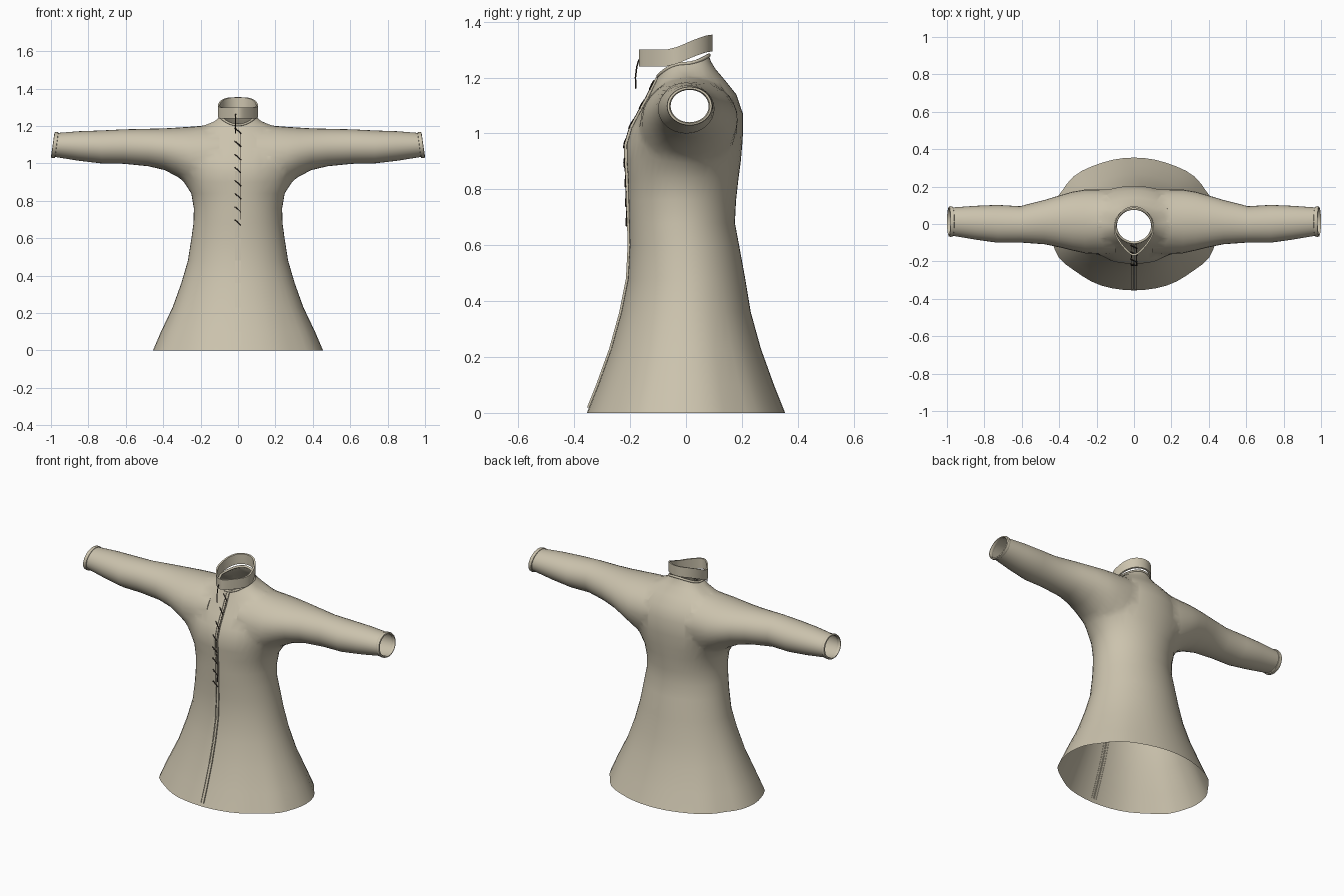
import bpy, bmesh, math
from mathutils import Vector

if "Cube" in bpy.data.objects:
    bpy.data.objects.remove(bpy.data.objects["Cube"])

SEG = 48
TAU = math.tau


def material(name, rgb):
    m = bpy.data.materials.new(name)
    m.diffuse_color = (*rgb, 1)
    m.use_nodes = True
    m.node_tree.nodes["Principled BSDF"].inputs["Base Color"].default_value = m.diffuse_color
    return m


cloth = material("tan cloth", (0.60, 0.545, 0.42))
dark = material("dark cord", (0.03, 0.022, 0.016))


def lerp_table(t, pts):
    for (a, va), (b, vb) in zip(pts, pts[1:]):
        if t <= b:
            k = max(0, (t - a) / (b - a))
            return va + (vb - va) * k
    return pts[-1][1]


def smooth(ob, angle=60):
    bpy.ops.object.select_all(action='DESELECT')
    ob.select_set(True)
    bpy.context.view_layer.objects.active = ob
    bpy.ops.object.shade_smooth_by_angle(angle=math.radians(angle))


def loft(name, rings, cap=False, wrap=False, closed=True, mat=cloth):
    """Skin a list of point rings; optionally cap ends or join last to first."""
    bm = bmesh.new()
    vs = [[bm.verts.new(p) for p in r] for r in rings]
    n = len(rings[0])
    for i in range(len(vs) if wrap else len(vs) - 1):
        a, b = vs[i], vs[(i + 1) % len(vs)]
        for j in range(n if closed else n - 1):
            k = (j + 1) % n
            bm.faces.new((a[j], a[k], b[k], b[j]))
    if cap:
        bm.faces.new(vs[0])
        bm.faces.new(vs[-1])
    bmesh.ops.recalc_face_normals(bm, faces=bm.faces)
    me = bpy.data.meshes.new(name)
    bm.to_mesh(me)
    bm.free()
    me.materials.append(mat)
    ob = bpy.data.objects.new(name, me)
    bpy.context.collection.objects.link(ob)
    return ob


def cord(name, pts, radius, mat, cyclic=False):
    cu = bpy.data.curves.new(name, 'CURVE')
    cu.dimensions = '3D'
    cu.bevel_depth = radius
    cu.bevel_resolution = 1
    cu.use_fill_caps = True
    sp = cu.splines.new('POLY')
    sp.points.add(len(pts) - 1)
    for p, q in zip(sp.points, pts):
        p.co = (*q, 1)
    sp.use_cyclic_u = cyclic
    cu.materials.append(mat)
    ob = bpy.data.objects.new(name, cu)
    bpy.context.collection.objects.link(ob)
    return ob


# Body stations: front z, side z, back z, front y, back y, half width
BODY = [
    (0, 0, 0, -.355, .355, .455),
    (.1, .1, .1, -.315, .315, .412),
    (.23, .23, .23, -.268, .268, .350),
    (.36, .36, .36, -.232, .232, .303),
    (.48, .48, .48, -.208, .212, .268),
    (.6, .6, .6, -.202, .190, .249),
    (.68, .68, .68, -.204, .175, .238),
    (.76, .76, .76, -.206, .179, .236),
    (.84, .84, .84, -.208, .188, .250),
    (.9, .9, .9, -.212, .196, .290),
    (.96, .97, .98, -.213, .203, .315),
    (1.02, 1.05, 1.07, -.195, .204, .305),
    (1.08, 1.12, 1.14, -.163, .180, .280),
    (1.13, 1.17, 1.19, -.135, .140, .235),
    (1.165, 1.2, 1.23, -.118, .106, .180),
    (1.19, 1.225, 1.26, -.106, .088, .125),
    (1.205, 1.25, 1.28, -.100, .082, .098),
]


def body_ring(zf, zs, zb, yf, yb, hx):
    ring = []
    fold = max(0, 1 - zs / .4) * .012
    for j in range(SEG):
        a = TAU * j / SEG
        c, s = math.cos(a), math.sin(a)
        z = zs + ((zb if s > 0 else zf) - zs) * s * s
        w = 1 + fold * c * c * math.sin(9 * a) * 2
        y = (yf + yb) / 2 + (yb - yf) / 2 * s * w
        ring.append((hx * c * w if abs(c) < .95 else hx * c, y, z))
    return ring


# Sleeve stations: x, centre y, centre z, radius y, radius z
SLEEVE = [
    (.10, .012, 1.06, .17, .13),
    (.20, .012, 1.045, .18, .158),
    (.27, .014, 1.045, .178, .152),
    (.33, .016, 1.063, .160, .130),
    (.38, .016, 1.080, .145, .108),
    (.48, .010, 1.085, .118, .100),
    (.61, -.002, 1.090, .097, .092),
    (.73, .001, 1.088, .101, .088),
    (.85, .007, 1.093, .090, .079),
    (.975, .013, 1.098, .075, .064),
]


def arm_ring(side, x, yc, zc, ry, rz, lean=0):
    return [(side * (x - lean * math.sin(TAU * j / 32)),
             yc + ry * math.cos(TAU * j / 32),
             zc + rz * math.sin(TAU * j / 32)) for j in range(32)]


# Robe: body and both sleeves fused into one shell
robe = loft("robe", [body_ring(*s) for s in BODY], cap=True)
arms = [loft("sleeve_tool", [arm_ring(sd, *s) for s in SLEEVE], cap=True)
        for sd in (-1, 1)]
for arm in arms:
    mod = robe.modifiers.new("fuse", 'BOOLEAN')
    mod.operation = 'UNION'
    mod.solver = 'EXACT'
    mod.object = arm
dg = bpy.context.evaluated_depsgraph_get()
robe.data = bpy.data.meshes.new_from_object(robe.evaluated_get(dg))
robe.modifiers.clear()
for arm in arms:
    bpy.data.objects.remove(arm)

# Open the hem, neck and wrists, then soften the armholes
bm = bmesh.new()
bm.from_mesh(robe.data)
caps = [f for f in bm.faces if len(f.verts) >= 24]
bmesh.ops.delete(bm, geom=caps, context='FACES_ONLY')
bmesh.ops.remove_doubles(bm, verts=bm.verts, dist=.003)
bmesh.ops.triangulate(bm, faces=[f for f in bm.faces if len(f.verts) > 4])
zone = [v for v in bm.verts if .15 < abs(v.co.x) < .45 and .84 < v.co.z]
for _ in range(4):
    bmesh.ops.smooth_vert(bm, verts=zone, factor=.4,
                          use_axis_x=True, use_axis_y=True, use_axis_z=True)
bm.to_mesh(robe.data)
bm.free()
robe.data.materials.clear()
robe.data.materials.append(cloth)
smooth(robe, 75)

# Rolled cuffs at the wrists
for sd, label in ((-1, "left"), (1, "right")):
    prof = [(.968, .99), (.970, 1.08), (.980, 1.11), (.989, 1.08), (.991, .98), (.982, .92)]
    cuff = loft(label + "_cuff", [arm_ring(sd, x, .013, 1.098, .074 * k, .063 * k, .009)
                                  for x, k in prof], wrap=True)
    smooth(cuff, 50)

# Bound edge of the neck opening
cord("neck_binding", body_ring(*BODY[-1]), .007, cloth, cyclic=True)

# Standing collar, narrowing to the front and rising at the back
DROP = [(-.17, 1.24), (-.07, 1.24), (-.03, 1.25), (.03, 1.276), (.07, 1.29), (.095, 1.294)]


def collar_ring(inset, up):
    ring = []
    for j in range(SEG):
        a = TAU * j / SEG
        c, s = math.cos(a), math.sin(a)
        y = -.037 + (.132 - inset) * s
        x = (.108 - inset) * c * (1 - .45 * max(0, -s) ** 1.3)
        ring.append((x, y, lerp_table(y, DROP) + up))
    return ring


collar = loft("collar", [collar_ring(0, 0), collar_ring(0, .06),
                         collar_ring(.01, .06), collar_ring(.01, 0)], wrap=True)
smooth(collar, 40)

# Front placket: two narrow bands following the chest line
FRONT = [(s[0], s[3]) for s in BODY]


def front(x, z, lift):
    return (x, lerp_table(z, FRONT) - lift, z)


levels = [.02] + [s[0] for s in BODY[1:-1]] + [1.2]
for label, x0, x1, lift in (("left", -.016, -.003, .004), ("right", .003, .016, .007)):
    rows = [[front(x0, z, -.003), front(x0, z, lift),
             front(x1, z, lift), front(x1, z, -.003)] for z in levels]
    loft(label + "_placket", rows, closed=False)

# Seam line beside the lacing, and the slanted laces
cord("lacing_edge", [front(.012, z, .008) for z in (.7, .76, .84, .9, .96, 1.02, 1.08, 1.13, 1.165)],
     .0018, dark)
for i in range(8):
    z = 1.175 - .07 * i
    cord("lace", [front(-.018, z + .014, .008), front(0, z, .010), front(.016, z - .016, .009)],
         .003, dark)

# Loose tie hanging from the collar
cord("hanging_tie", [(-.012, -.168, 1.265), (-.013, -.176, 1.24), (-.014, -.181, 1.20),
                     (-.014, -.179, 1.16)], .0028, dark)
